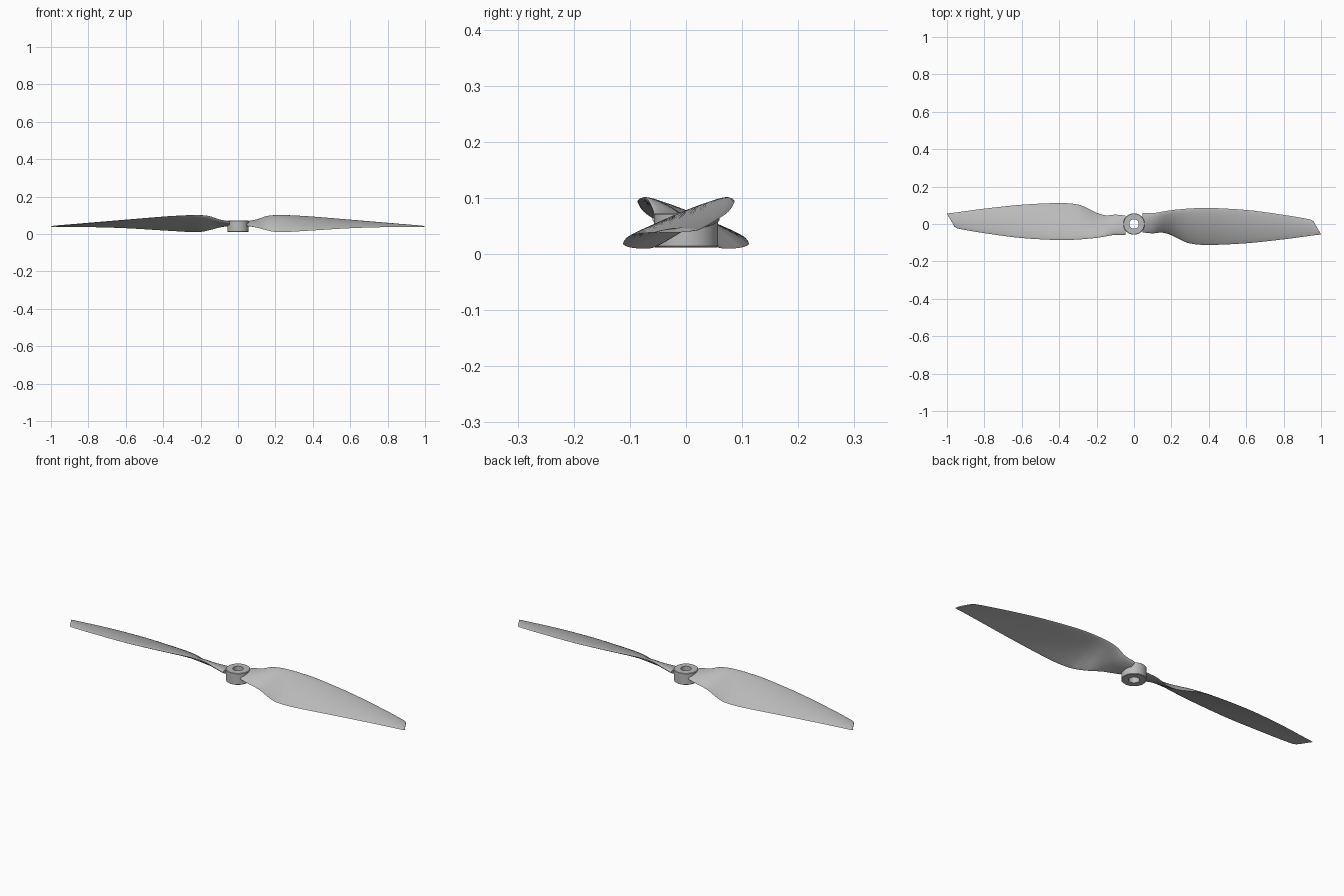
import bpy, bmesh, math
from mathutils import Vector, Matrix

if "Cube" in bpy.data.objects:
    bpy.data.objects.remove(bpy.data.objects["Cube"])

grey = bpy.data.materials.new("light grey plastic")
grey.use_nodes = True
colour = (0.5, 0.5, 0.5, 1)
grey.diffuse_color = colour
grey.node_tree.nodes["Principled BSDF"].inputs["Base Color"].default_value = colour


def add_object(name, bm, angle):
    """Turn a bmesh into a smooth-shaded grey object."""
    bmesh.ops.recalc_face_normals(bm, faces=bm.faces)
    mesh = bpy.data.meshes.new(name)
    bm.to_mesh(mesh)
    bm.free()
    mesh.materials.append(grey)
    obj = bpy.data.objects.new(name, mesh)
    bpy.context.collection.objects.link(obj)
    bpy.ops.object.select_all(action="DESELECT")
    obj.select_set(True)
    bpy.context.view_layer.objects.active = obj
    bpy.ops.object.shade_smooth_by_angle(angle=math.radians(angle))
    return obj


def catmull(a, b, c, d, t):
    """Smooth interpolation between b and c."""
    return (b * 2 + (c - a) * t + (a * 2 - b * 5 + c * 4 - d) * t**2
            + (b * 3 - a - c * 3 + d) * t**3) * 0.5


# Blade stations: x, leading edge y and z, trailing edge y and z
stations = [Vector(s) for s in (
    (.045, .06, .062, -.045, .045),
    (.1, .058, .075, -.05, .035),
    (.15, .066, .094, -.046, .021),
    (.2, .074, .1, -.06, .011),
    (.25, .079, .1, -.085, .01),
    (.3, .083, .098, -.104, .013),
    (.4, .086, .092, -.112, .019),
    (.6, .075, .075, -.103, .031),
    (.8, .05, .058, -.082, .037),
    (.95, .027, .045, -.062, .038),
    (.985, .016, .042, -.058, .038),
    (1, -.004, .04, -.055, .038))]


def section(s, count=14):
    """Cambered airfoil loop between the two edges of a station."""
    x, lead_y, lead_z, trail_y, trail_z = s
    sweep = 0.03 * max(0, (x - 0.6) / 0.4) ** 2
    lead = Vector((x - sweep, lead_y, lead_z))
    trail = Vector((x, trail_y, trail_z))
    chord = trail - lead
    up = Vector((0, chord.z, -chord.y)).normalized()
    thick = 0.006 + 0.018 * max(0, 1 - x) ** 1.3
    points = []
    for i in range(2 * count):
        a = math.pi * i / count
        t = (1 - math.cos(a)) / 2
        # Round nose, thinner tail
        half = thick / 2 * (1.9 * math.sqrt(t) * (1 - t) ** 0.75 + 0.15 * abs(math.sin(a)))
        side = 1 if i <= count else -1
        camber = 0.16 * chord.length * t * (1 - t) * min(1, x * 4)
        points.append(lead + chord * t + up * (camber + side * half))
    return points


def make_blade(name, turn):
    bm = bmesh.new()
    padded = [stations[0] * 2 - stations[1], *stations, stations[-1] * 2 - stations[-2]]
    path = [catmull(*padded[i:i + 4], k / 6)
            for i in range(len(stations) - 1) for k in range(6)] + [stations[-1]]
    loops = [[bm.verts.new(p) for p in section(s)] for s in path]
    for a, b in zip(loops, loops[1:]):
        for i in range(len(a)):
            j = (i + 1) % len(a)
            bm.faces.new((a[i], a[j], b[j], b[i]))
    bm.faces.new(loops[0])
    bm.faces.new(loops[-1])
    bmesh.ops.rotate(bm, verts=bm.verts, matrix=Matrix.Rotation(turn, 3, "Z"))
    add_object(name, bm, 50)


make_blade("left_blade", 0)
make_blade("right_blade", math.pi)

# Hub: lathed ring with a through hole
bm = bmesh.new()
profile = ((.025, .012), (.055, .012), (.057, .014), (.057, .07), (.055, .072), (.025, .072))
rings = 64
loops = []
for i in range(rings):
    a = math.tau * i / rings
    loops.append([bm.verts.new((r * math.cos(a), r * math.sin(a), z)) for r, z in profile])
for i in range(rings):
    a, b = loops[i], loops[(i + 1) % rings]
    for k in range(len(profile)):
        n = (k + 1) % len(profile)
        bm.faces.new((a[k], b[k], b[n], a[n]))
add_object("hub", bm, 35)
